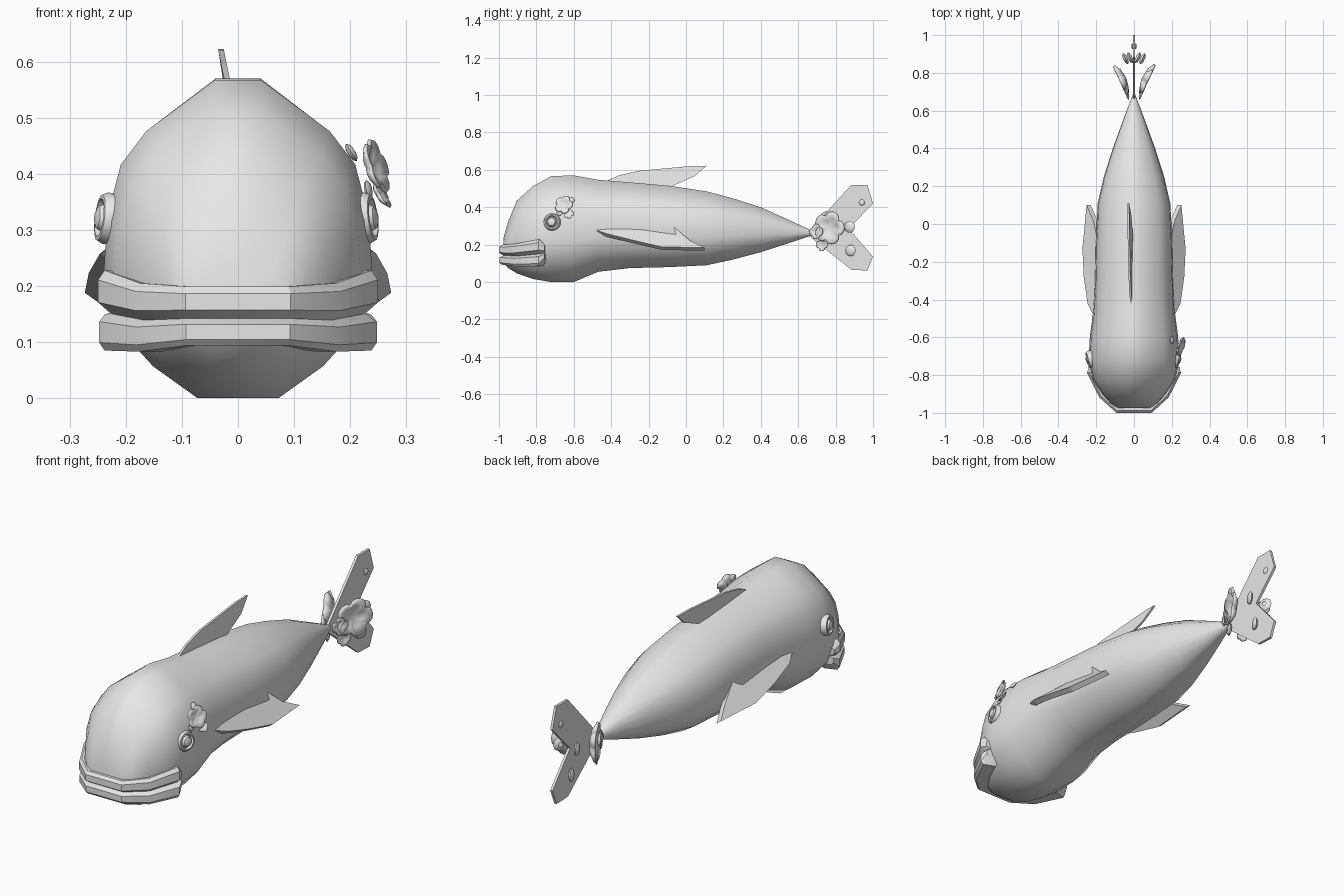
import bpy, bmesh, math
from mathutils import Vector

if "Cube" in bpy.data.objects:
    bpy.data.objects.remove(bpy.data.objects["Cube"])

grey = bpy.data.materials.new("plain grey")
grey.diffuse_color = (0.8, 0.8, 0.8, 1)
grey.use_nodes = True
grey.node_tree.nodes["Principled BSDF"].inputs["Base Color"].default_value = grey.diffuse_color


def build(name, verts, faces, angle=None, thick=0):
    me = bpy.data.meshes.new(name)
    me.from_pydata([tuple(v) for v in verts], [], faces)
    bm = bmesh.new()
    bm.from_mesh(me)
    bmesh.ops.recalc_face_normals(bm, faces=bm.faces)
    bm.to_mesh(me)
    bm.free()
    ob = bpy.data.objects.new(name, me)
    bpy.context.collection.objects.link(ob)
    me.materials.append(grey)
    if angle:
        bpy.ops.object.select_all(action='DESELECT')
        ob.select_set(True)
        bpy.context.view_layer.objects.active = ob
        bpy.ops.object.shade_smooth_by_angle(angle=math.radians(angle))
    if thick:
        mod = ob.modifiers.new("thickness", 'SOLIDIFY')
        mod.thickness = thick
        mod.offset = 0
    return ob


def loft(name, rings, angle):
    """Closed rings joined in sequence with capped ends."""
    n = len(rings[0])
    verts = [p for r in rings for p in r]
    faces = [(i * n + j, i * n + (j + 1) % n, (i + 1) * n + (j + 1) % n, (i + 1) * n + j)
             for i in range(len(rings) - 1) for j in range(n)]
    faces += [tuple(range(n)), tuple(range(len(verts) - n, len(verts)))]
    return build(name, verts, faces, angle)


def frame(normal):
    n = Vector(normal).normalized()
    u = Vector((0, 0, 1)).cross(n).normalized()
    return u, n.cross(u), n


def turned(name, centre, normal, profile, sides=16, petals=0, angle=35, thick=0):
    """Revolve (radius, height) pairs about a normal, with optional scalloped rim."""
    u, v, n = frame(normal)
    c = Vector(centre)
    verts = []
    for k, (r, h) in enumerate(profile):
        for i in range(sides):
            a = 2 * math.pi * i / sides
            s = 1
            if petals and k:
                s = 0.74 + 0.26 * abs(math.cos(petals * a / 2)) ** 0.6
            verts.append(c + (u * math.cos(a) + v * math.sin(a)) * r * s + n * h)
    faces = [(k * sides + i, k * sides + (i + 1) % sides,
              (k + 1) * sides + (i + 1) % sides, (k + 1) * sides + i)
             for k in range(len(profile) - 1) for i in range(sides)]
    faces.append(tuple(range(sides)))
    return build(name, verts, faces, angle, thick)


def flower(name, centre, normal, r, petals=5):
    turned(name, centre, normal, [(r * .15, 0), (r * .6, r * .08), (r, r * .3)],
           petals * 6, petals, 50, r * .14)


def knob(name, centre, normal, r):
    turned(name, centre, normal, [(r * .35, r * .35), (r * .75, r * .25), (r, 0),
                                  (r * .75, -r * .25), (r * .3, -r * .35)], 10)


# body: half section swept through (y, bottom, top, half width)
half = [(.17, 1), (.68, .68), (.87, .47), (.97, .15), (1, -.25), (.9, -.55), (.63, -.8), (.3, -1)]
section = half + [(-x, z) for x, z in reversed(half)]
stations = [(-.975, .10, .24, .09), (-.95, .075, .325, .125), (-.905, .047, .435, .165),
            (-.82, .017, .512, .22), (-.72, 0, .567, .24), (-.6, 0, .57, .234),
            (-.47, .055, .547, .217), (-.3, .075, .533, .208), (-.09, .08, .515, .203),
            (.11, .09, .485, .192), (.25, .12, .448, .16), (.4, .16, .40, .112),
            (.555, .21, .33, .056), (.65, .242, .286, .02), (.69, .255, .266, .005)]
loft("body", [[(w * x, y, (a + b) / 2 + (b - a) / 2 * z) for x, z in section]
              for y, a, b, w in stations], 45)

# lips: a grooved band wrapped around the snout, (x, y, bottom, top)
path = [(.228, -.755, .12, .20), (.238, -.785, .085, .228), (.175, -.91, .083, .205),
        (.09, -.988, .094, .199)]
path += [(-x, y, a, b) for x, y, a, b in reversed(path)]
lip = [(-.06, 1), (0, 1), (.012, .88), (.012, .6), (-.012, .46), (.01, .36), (.01, .1), (0, 0), (-.06, 0)]
rings = []
for x, y, a, b in path:
    out = Vector((x, y + .7, 0)).normalized()
    rings.append([Vector((x, y, a + (b - a) * t)) + out * d for d, t in lip])
loft("lips", rings, 30)

# eyes: raised rim with a domed centre
for s in (-1, 1):
    x = .229 if s < 0 else .223
    n = (s, -.22, .12)
    turned("eye", (s * x, -.715, .32), n,
           [(.01, .026), (.02, .022), (.025, .012), (.029, .01), (.034, .019),
            (.041, .018), (.046, .008), (.046, -.025)], 20)

# flowers beside the right eye
flower("cheek_flower_large", (.235, -.65, .41), (.9, -.3, .3), .05)
flower("cheek_flower_small", (.25, -.625, .36), (.8, -.2, .5), .028)
knob("cheek_bud", (.202, -.615, .438), (.8, 0, .5), .019)
knob("cheek_bud", (.232, -.675, .372), (.9, -.2, .2), .017)

# side fins
side = [(.2, -.49, .272), (.235, -.42, .25), (.255, -.28, .215), (.262, -.13, .18),
        (.24, .1, .176), (.205, .02, .215), (.188, -.06, .283), (.17, -.14, .285), (.17, -.4, .3)]
for s in (-1, 1):
    pts = [Vector((s * x, y, z)) for x, y, z in side]
    off = Vector((s * .011, 0, .008))
    loft("side_fin", [[p - off for p in pts], [p + off for p in pts]], None)

# back fin, leaning slightly to the left
back = [(-.45, .53), (-.36, .57), (-.25, .595), (.02, .62), (.11, .622), (.045, .565),
        (-.07, .515), (-.2, .49)]
loft("back_fin", [[(d - .01 - .2 * max(0, z - .52), y, z) for y, z in back]
                  for d in (-.005, .005)], None)

# tail fin: thin upright plate with two lobes
tail = [(.66, .275), (.885, .52), (.97, .52), (1.0, .42), (.87, .285),
        (1.0, .135), (.97, .062), (.885, .065), (.66, .245)]
loft("tail_fin", [[(d, y, z) for y, z in tail] for d in (-.006, .006)], None)

# flowers and buds on both faces of the tail
for s in (-1, 1):
    n = (s * .9, -.42, 0)
    flower("tail_flower_large", (s * .05, .775, .29), n, .088)
    flower("tail_flower_upper", (s * .035, .70, .27), n, .04, 4)
    flower("tail_flower_lower", (s * .035, .73, .20), n, .034, 4)
    knob("tail_bud", (s * .045, .875, .295), n, .032)
    knob("tail_bud", (s * .02, .88, .168), n, .031)
    knob("tail_bud", (s * .008, .94, .425), (s, 0, 0), .016)
